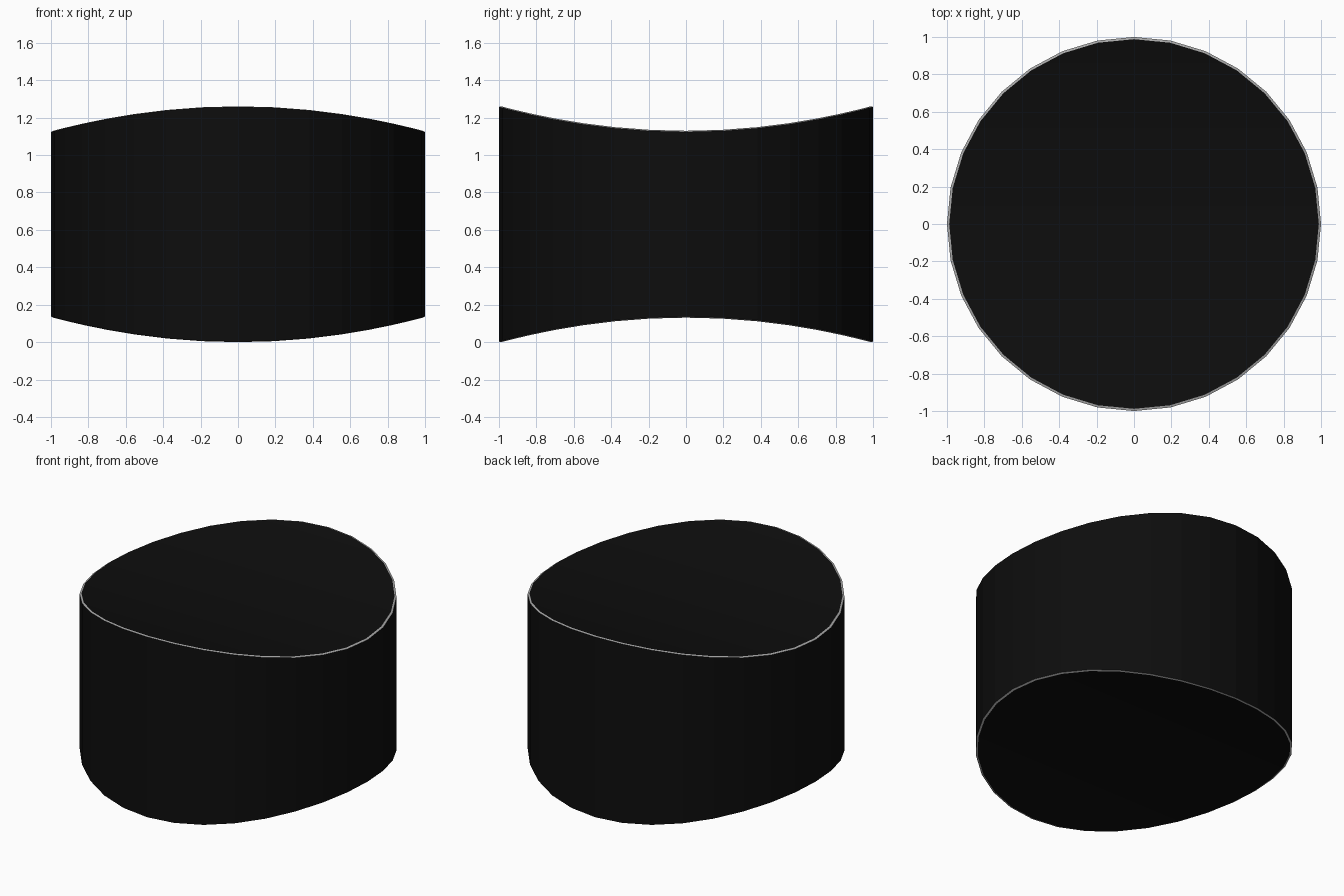
import bpy, bmesh, math

if "Cube" in bpy.data.objects:
    bpy.data.objects.remove(bpy.data.objects["Cube"])

N = 32          # sides of the drum
HEIGHT = 1.267  # overall height
DIP = 0.134     # sag of the top / arch of the bottom
RIM = 0.012     # width of the pale chamfer


def material(name, value):
    mat = bpy.data.materials.new(name)
    mat.diffuse_color = (value, value, value, 1)
    mat.use_nodes = True
    mat.node_tree.nodes["Principled BSDF"].inputs["Base Color"].default_value = mat.diffuse_color
    return mat


def ring(bm, radius, z_of_y):
    verts = []
    for i in range(N):
        a = 2 * math.pi * i / N
        x, y = radius * math.cos(a), radius * math.sin(a)
        verts.append(bm.verts.new((x, y, z_of_y(y))))
    return verts


def bridge(bm, lower, upper, index):
    for i in range(N):
        j = (i + 1) % N
        bm.faces.new((lower[i], lower[j], upper[j], upper[i])).material_index = index


def cap(bm, r):
    # strips running across x, so the cap curves only along y
    q = N // 4
    left = lambda k: (N // 2 - k) % N
    for k in range(-q, q):
        loop = []
        for v in (r[k % N], r[(k + 1) % N], r[left(k + 1)], r[left(k)]):
            if v not in loop:
                loop.append(v)
        bm.faces.new(loop)


def top(y):
    return HEIGHT - DIP * (1 - y * y)


def bottom(y):
    return DIP * (1 - y * y)


# Saddle-ended drum: bottom cap, chamfer, wall, chamfer, top cap
bm = bmesh.new()
rings = [ring(bm, 1 - RIM, bottom),
         ring(bm, 1, lambda y: bottom(y) + RIM / 2),
         ring(bm, 1, lambda y: top(y) - RIM / 2),
         ring(bm, 1 - RIM, top)]
for lower, upper, index in zip(rings, rings[1:], (1, 0, 1)):
    bridge(bm, lower, upper, index)
cap(bm, rings[0])
cap(bm, rings[3])
bmesh.ops.recalc_face_normals(bm, faces=bm.faces)
# Rest the lowest point on the ground
low = min(v.co.z for v in bm.verts)
bmesh.ops.translate(bm, verts=bm.verts, vec=(0, 0, -low))

mesh = bpy.data.meshes.new("drum_body")
bm.to_mesh(mesh)
bm.free()
mesh.materials.append(material("black", 0.004))
mesh.materials.append(material("rim_grey", 0.4))
body = bpy.data.objects.new("drum_body", mesh)
bpy.context.collection.objects.link(body)

# Smooth the gently curved caps, keep the wall facets and rims crisp
bpy.context.view_layer.objects.active = body
body.select_set(True)
bpy.ops.object.shade_smooth_by_angle(angle=math.radians(10))
